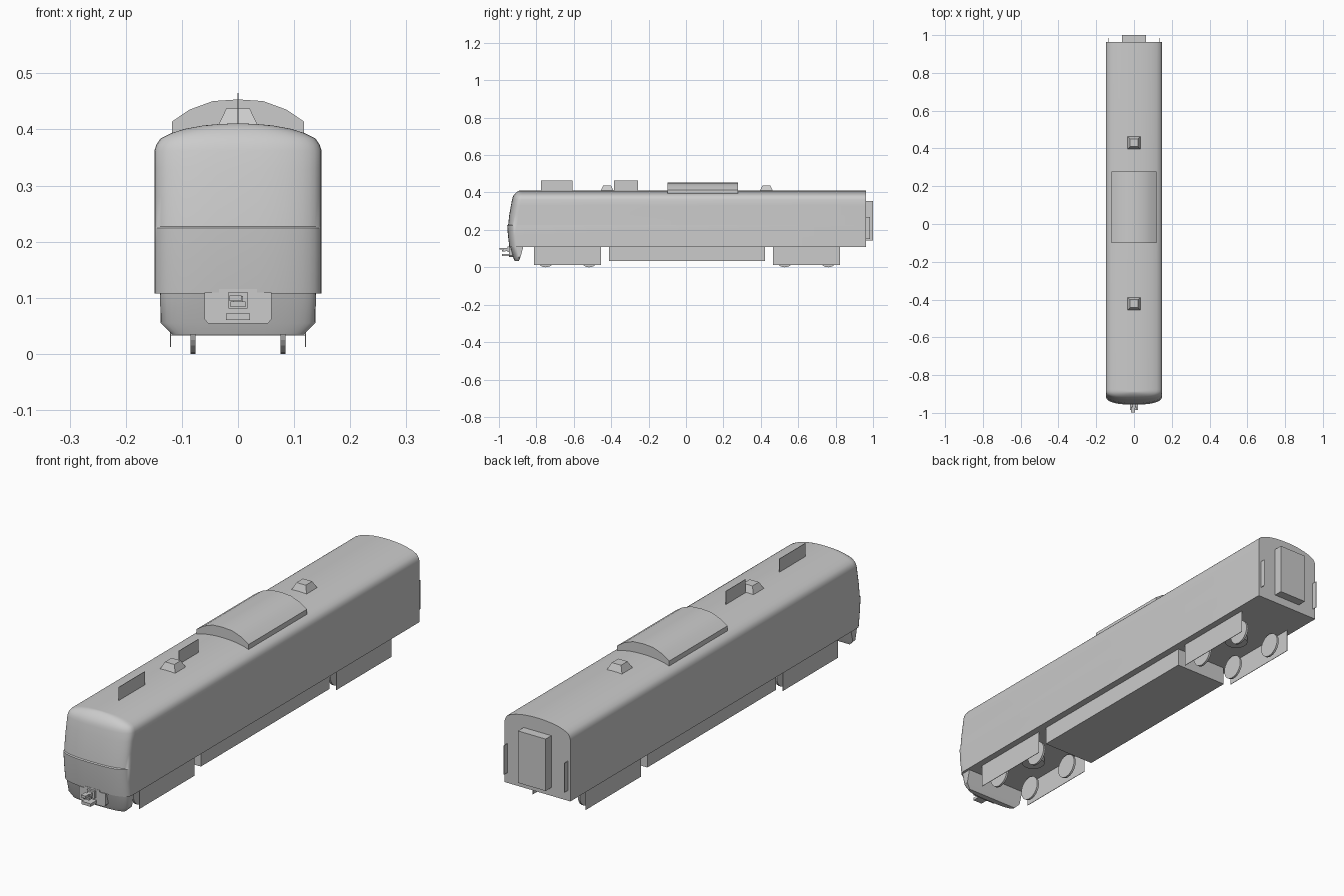
import bpy, bmesh, math
from mathutils import Matrix

if "Cube" in bpy.data.objects:
    bpy.data.objects.remove(bpy.data.objects["Cube"])


def make(name, verts, faces, smooth=None):
    me = bpy.data.meshes.new(name)
    bm = bmesh.new()
    vs = [bm.verts.new(v) for v in verts]
    for f in faces:
        bm.faces.new([vs[i] for i in f])
    bmesh.ops.recalc_face_normals(bm, faces=bm.faces)
    bm.to_mesh(me)
    bm.free()
    ob = bpy.data.objects.new(name, me)
    bpy.context.collection.objects.link(ob)
    if smooth:
        bpy.ops.object.select_all(action='DESELECT')
        ob.select_set(True)
        bpy.context.view_layer.objects.active = ob
        bpy.ops.object.shade_smooth_by_angle(angle=math.radians(smooth))
    return ob


def loft(name, rings, smooth=None):
    """Skin a list of equal-length closed rings and cap both ends."""
    n = len(rings[0])
    faces = [list(range(n)), list(range((len(rings) - 1) * n, len(rings) * n))]
    for k in range(len(rings) - 1):
        for i in range(n):
            j = (i + 1) % n
            faces.append([k * n + i, k * n + j, (k + 1) * n + j, (k + 1) * n + i])
    return make(name, [v for r in rings for v in r], faces, smooth)


def rect(x0, x1, y0, y1, z):
    return [(x0, y0, z), (x1, y0, z), (x1, y1, z), (x0, y1, z)]


def box(name, x0, x1, y0, y1, z0, z1):
    return loft(name, [rect(x0, x1, y0, y1, z0), rect(x0, x1, y0, y1, z1)])


def extrude_y(name, pts, y0, y1, smooth=None):
    return loft(name, [[(x, y, z) for x, z in pts] for y in (y0, y1)], smooth)


def cylinder(name, centre, r, depth, axis, seg=24):
    me = bpy.data.meshes.new(name)
    bm = bmesh.new()
    rot = Matrix.Rotation(math.pi / 2, 4, 'Y') if axis == 'X' else Matrix()
    bmesh.ops.create_cone(bm, cap_ends=True, segments=seg, radius1=r, radius2=r,
                          depth=depth, matrix=Matrix.Translation(centre) @ rot)
    bm.to_mesh(me)
    bm.free()
    ob = bpy.data.objects.new(name, me)
    bpy.context.collection.objects.link(ob)
    return ob


def plan(z, w, front, back, depth, power=2.7, seg=20):
    """Plan outline at height z: square back, rounded bulging front."""
    pts = [(-w, back, z)]
    for i in range(seg + 1):
        a = math.pi * i / seg
        c, s = math.cos(a), math.sin(a)
        x = -w * math.copysign(abs(c) ** (2 / power), c)
        pts.append((x, front + depth * (1 - abs(s) ** (2 / power)), z))
    return pts + [(w, back, z)]


# Coach body: stacked plan outlines (height, half width, nose position)
levels = [(.108, .149, -.944), (.17, .149, -.952), (.224, .149, -.956),
          (.227, .149, -.951), (.28, .149, -.945), (.33, .149, -.936),
          (.362, .149, -.93), (.373, .1455, -.927), (.384, .138, -.922),
          (.393, .12, -.915), (.401, .095, -.907), (.407, .062, -.898),
          (.4095, .035, -.892), (.4105, .012, -.888)]
loft("coach_body", [plan(z, w, f, .963, .05 * w / .149) for z, w, f in levels], 35)

# Front skirt under the nose
loft("front_skirt", [plan(.035, .118, -.917, -.893, .022),
                     plan(.055, .138, -.925, -.885, .03),
                     plan(.108, .139, -.94, -.87, .035)], 35)

# Coupler panel, coupler and step
panel = [(-.06, .062), (-.053, .054), (.053, .054), (.06, .062), (.06, .109),
         (.034, .109), (.034, .116), (-.034, .116), (-.034, .109), (-.06, .109)]
extrude_y("coupler_panel", panel, -.946, -.92)
box("coupler_shank", -.009, .009, -.975, -.93, .088, .103)
box("coupler_base", -.017, .017, -.955, -.93, .081, .11)
box("coupler_upper_jaw", -.015, .006, -.997, -.97, .094, .104)
box("coupler_lower_jaw", -.013, .013, -.985, -.965, .084, .093)
box("coupler_step", -.021, .021, -.985, -.92, .06, .072)

# Underfloor equipment box
box("underfloor_box", -.12, .12, -.412, .422, .033, .109)

# Bogies: side plates, wheels and pivot
for yc, end in ((-.634, "front"), (.644, "rear")):
    cylinder(end + "_bogie_pivot", (0, yc, .097), .045, .024, 'Z')
    for s in (-1, 1):
        box(end + "_bogie_plate", s * .12 - .001, s * .12 + .001,
            yc - .179, yc + .179, .012, .109)
        for dy in (-.116, .116):
            cylinder(end + "_wheel", (s * .0805, yc + dy, .05), .05, .009, 'X')

# Raised roof unit
half = [(.118, .392), (.118, .414), (.086, .4355), (.045, .4505)]
roof = half + [(0, .4535)] + [(-x, z) for x, z in reversed(half)]
extrude_y("roof_unit", roof, -.1, .278, 30)

# Tapered roof vents
for yc in (-.422, .43):
    loft("roof_vent", [rect(-h, h, yc - h, yc + h, z)
                       for h, z in ((.036, .4), (.034, .41), (.021, .437))])

# Thin upright roof plates
for y0, y1 in ((-.775, -.606), (-.385, -.257)):
    box("roof_plate", -.001, .001, y0, y1, .4, .465)

# Rear gangway and side handrails
box("rear_gangway", -.063, .063, .96, 1.0, .142, .355)
for s in (-1, 1):
    box("rear_handrail", s * .137 - .001, s * .137 + .001, .96, .985, .15, .27)
